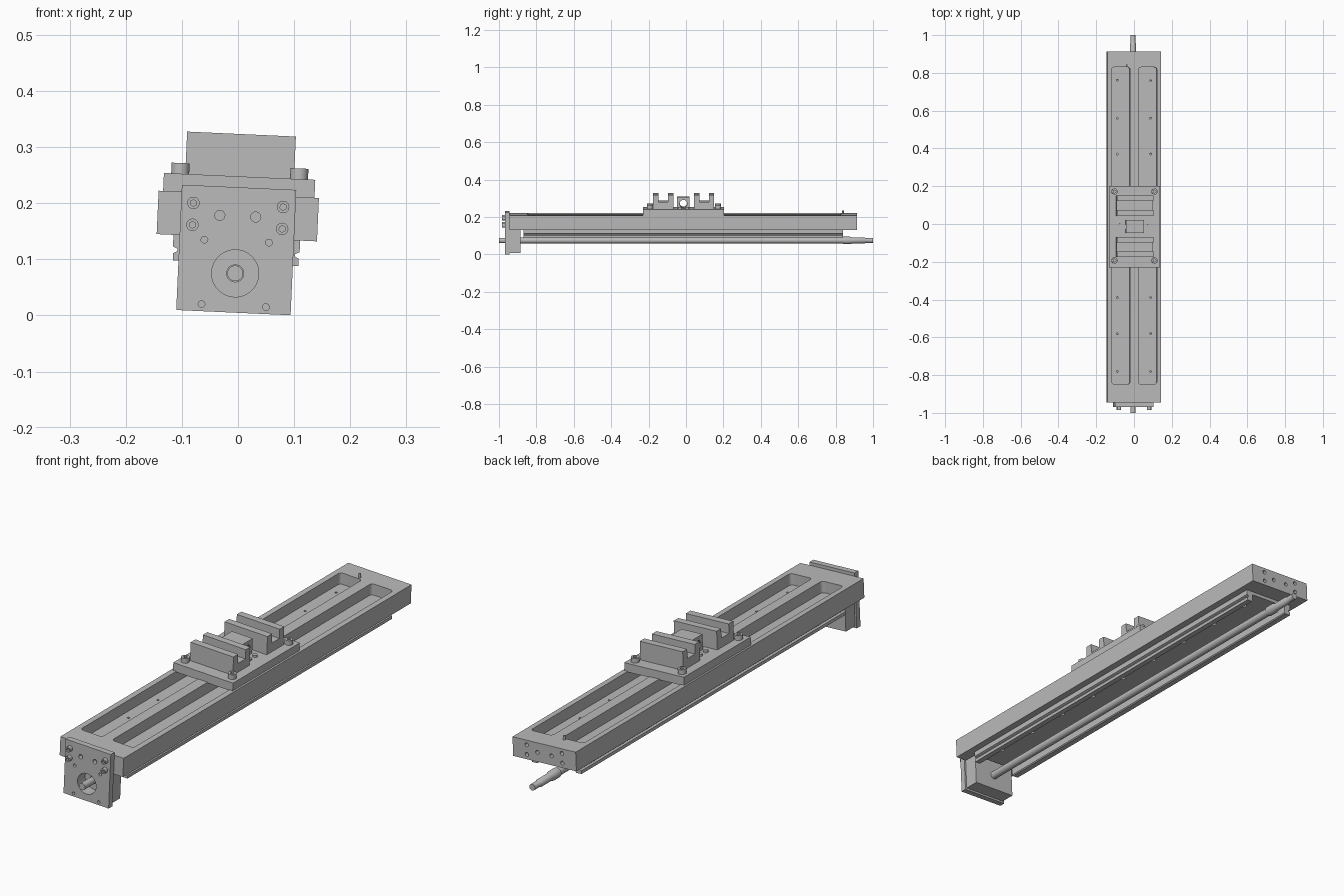
import bpy, bmesh, math
from mathutils import Matrix, Vector

if "Cube" in bpy.data.objects:
    bpy.data.objects.remove(bpy.data.objects["Cube"], do_unlink=True)

# One plain metal colour
grey = bpy.data.materials.new("machined grey")
grey.use_nodes = True
COLOUR = (0.5, 0.5, 0.5, 1)
grey.diffuse_color = COLOUR
grey.node_tree.nodes["Principled BSDF"].inputs["Base Color"].default_value = COLOUR

# Parts are laid out around the screw axis; the whole unit is rolled slightly
ROLL = Matrix.Translation((-0.005, 0, 0.075)) @ Matrix.Rotation(math.radians(2.6), 4, 'Y')
SIDES = (-1, 1)


def add_box(bm, x0, x1, y0, y1, z0, z1, corner=0):
    size = Matrix.Diagonal((x1 - x0, y1 - y0, z1 - z0, 1))
    mid = Matrix.Translation(((x0 + x1) / 2, (y0 + y1) / 2, (z0 + z1) / 2))
    verts = bmesh.ops.create_cube(bm, size=1, matrix=mid @ size)["verts"]
    if corner:
        edges = {e for v in verts for e in v.link_edges
                 if abs(e.verts[0].co.z - e.verts[1].co.z) > 1e-4}
        bmesh.ops.bevel(bm, geom=list(edges), offset=corner, segments=5,
                        profile=0.5, affect='EDGES')


def add_cyl(bm, start, end, radius, sides=24):
    a, b = Vector(start), Vector(end)
    turn = (b - a).to_track_quat('Z', 'Y').to_matrix().to_4x4()
    bmesh.ops.create_cone(bm, cap_ends=True, segments=sides, radius1=radius, radius2=radius,
                          depth=(b - a).length, matrix=Matrix.Translation((a + b) / 2) @ turn)


def add_prism(bm, points, direction):
    face = bm.faces.new([bm.verts.new(p) for p in points])
    out = bmesh.ops.extrude_face_region(bm, geom=[face])["geom"]
    moved = [g for g in out if isinstance(g, bmesh.types.BMVert)]
    bmesh.ops.translate(bm, verts=moved, vec=direction)


def add_lathe(bm, profile, sides=32):
    rings = [[bm.verts.new((r * math.cos(t), y, r * math.sin(t)))
              for t in (2 * math.pi * i / sides for i in range(sides))] for y, r in profile]
    for a, b in zip(rings, rings[1:]):
        for i in range(sides):
            j = (i + 1) % sides
            bm.faces.new((a[i], a[j], b[j], b[i]))
    bm.faces.new(rings[0])
    bm.faces.new(rings[-1])


def finish(name, bm):
    bmesh.ops.recalc_face_normals(bm, faces=bm.faces[:])
    mesh = bpy.data.meshes.new(name)
    bm.to_mesh(mesh)
    bm.free()
    mesh.materials.append(grey)
    ob = bpy.data.objects.new(name, mesh)
    bpy.context.collection.objects.link(ob)
    ob.matrix_world = ROLL
    mesh.shade_smooth()
    mesh.set_sharp_from_angle(angle=math.radians(32))
    return ob


def cut(ob, bm):
    """Subtract the shapes in bm from ob, then discard the cutter."""
    tool = finish("cutter", bm)
    tool.hide_render = True
    mod = ob.modifiers.new("cut", 'BOOLEAN')
    mod.operation, mod.solver, mod.object = 'DIFFERENCE', 'EXACT', tool
    bpy.context.view_layer.update()
    graph = bpy.context.evaluated_depsgraph_get()
    mesh = bpy.data.meshes.new_from_object(ob.evaluated_get(graph))
    ob.modifiers.clear()
    ob.data = mesh
    bpy.data.objects.remove(tool, do_unlink=True)
    mesh.shade_smooth()
    mesh.set_sharp_from_angle(angle=math.radians(32))


# Long beam with two rounded pockets
bm = bmesh.new()
add_box(bm, -0.143, 0.143, -0.944, 0.914, 0.0636, 0.141)
beam = finish("beam", bm)
bm = bmesh.new()
for s in SIDES:
    a, b = sorted((s * 0.022, s * 0.12))
    add_box(bm, a, b, -0.848, 0.83, 0.095, 0.2, corner=0.014)
cut(beam, bm)

# Small holes in the pocket floors and in the back end
bm = bmesh.new()
for s in SIDES:
    for y in (0.76, 0.56, 0.37, -0.39, -0.58, -0.78):
        add_cyl(bm, (s * 0.088, y, 0.08), (s * 0.088, y, 0.12), 0.005, 12)
    for x, z in ((0.08, 0.122), (0.08, 0.083), (0.032, 0.102)):
        add_cyl(bm, (s * x, 0.89, z), (s * x, 0.95, z), 0.008, 16)
cut(beam, bm)

# Upright stop pin near the back
bm = bmesh.new()
add_cyl(bm, (-0.04, 0.84, 0.13), (-0.04, 0.84, 0.158), 0.005, 12)
finish("stop_pin", bm)

# Channel rail under the beam with grooved flanges and mounting holes
half = [(0.113, 0.064), (0.113, 0.043), (0.105, 0.039), (0.105, 0.035),
        (0.112, 0.031), (0.112, 0.018), (0.088, 0.018), (0.084, 0.022), (0.084, 0.05)]
outline = half + [(-x, z) for x, z in reversed(half)]
bm = bmesh.new()
add_prism(bm, [(x, -0.868, z) for x, z in outline], (0, 1.708, 0))
rail = finish("channel_rail", bm)
bm = bmesh.new()
for s in SIDES:
    for i in range(9):
        y = -0.774 + 0.19 * i
        add_cyl(bm, (s * 0.055, y, 0.04), (s * 0.055, y, 0.06), 0.014, 16)
cut(rail, bm)

# Drive screw with end journals and a collar
bm = bmesh.new()
add_lathe(bm, [(-1, 0.014), (-0.93, 0.014), (-0.93, 0.016), (0.84, 0.016), (0.84, 0.02),
               (0.875, 0.02), (0.89, 0.016), (0.955, 0.016), (0.96, 0.013), (1, 0.013)])
finish("drive_screw", bm)

# Bearing block and front plate
bm = bmesh.new()
add_box(bm, -0.095, 0.095, -0.948, -0.885, -0.062, 0.0636)
block = finish("bearing_block", bm)
bm = bmesh.new()
add_box(bm, -0.102, 0.102, -0.969, -0.945, -0.07, 0.1535)
plate = finish("front_plate", bm)
bm = bmesh.new()
add_cyl(bm, (0, -1, 0), (0, -0.92, 0), 0.042, 40)
cut(block, bm)
bm = bmesh.new()
add_cyl(bm, (0, -1, 0), (0, -0.9, 0), 0.042, 40)
for s in SIDES:
    for x, z, r in ((0.032, 0.102, 0.009), (0.0575, 0.0575, 0.006), (0.0575, -0.0575, 0.006)):
        add_cyl(bm, (s * x, -1, z), (s * x, -0.952, z), r, 16)
cut(plate, bm)

# Front plate bolts with sockets
bm = bmesh.new()
for s in SIDES:
    for z in (0.122, 0.083):
        add_cyl(bm, (s * 0.08, -0.985, z), (s * 0.08, -0.965, z), 0.011)
bolts = finish("front_bolts", bm)
bm = bmesh.new()
for s in SIDES:
    for z in (0.122, 0.083):
        add_cyl(bm, (s * 0.08, -1, z), (s * 0.08, -0.977, z), 0.006, 6)
cut(bolts, bm)

# Carriage plate on top
bm = bmesh.new()
add_box(bm, -0.135, 0.135, -0.229, 0.202, 0.138, 0.173)
finish("carriage_plate", bm)

# Corner bolts and small inner bolts of the carriage
corners = [(s * 0.106, y) for s in SIDES for y in (-0.193, 0.172)]
bm = bmesh.new()
for x, y in corners:
    add_cyl(bm, (x, y, 0.165), (x, y, 0.192), 0.016)
heads = finish("carriage_bolts", bm)
bm = bmesh.new()
for x, y in corners:
    add_cyl(bm, (x, y, 0.18), (x, y, 0.21), 0.008, 6)
cut(heads, bm)
bm = bmesh.new()
for s in SIDES:
    for y in (-0.032, 0.006):
        add_cyl(bm, (s * 0.07, y, 0.165), (s * 0.07, y, 0.18), 0.01, 16)
finish("inner_bolts", bm)

# Two slotted clamp blocks
for name, y in (("front_clamp", -0.176), ("back_clamp", 0.043)):
    shape = [(0, 0.17), (0.108, 0.17), (0.108, 0.2485), (0.079, 0.2485),
             (0.079, 0.21), (0.03, 0.21), (0.03, 0.2485), (0, 0.2485)]
    bm = bmesh.new()
    add_prism(bm, [(-0.097, y + d, z) for d, z in shape], (0.194, 0, 0))
    finish(name, bm)

# Bored centre block
bm = bmesh.new()
add_box(bm, -0.047, 0.047, -0.047, 0.02, 0.17, 0.234)
nut = finish("centre_block", bm)
bm = bmesh.new()
add_cyl(bm, (-0.1, -0.014, 0.199), (0.1, -0.014, 0.199), 0.02, 32)
cut(nut, bm)
